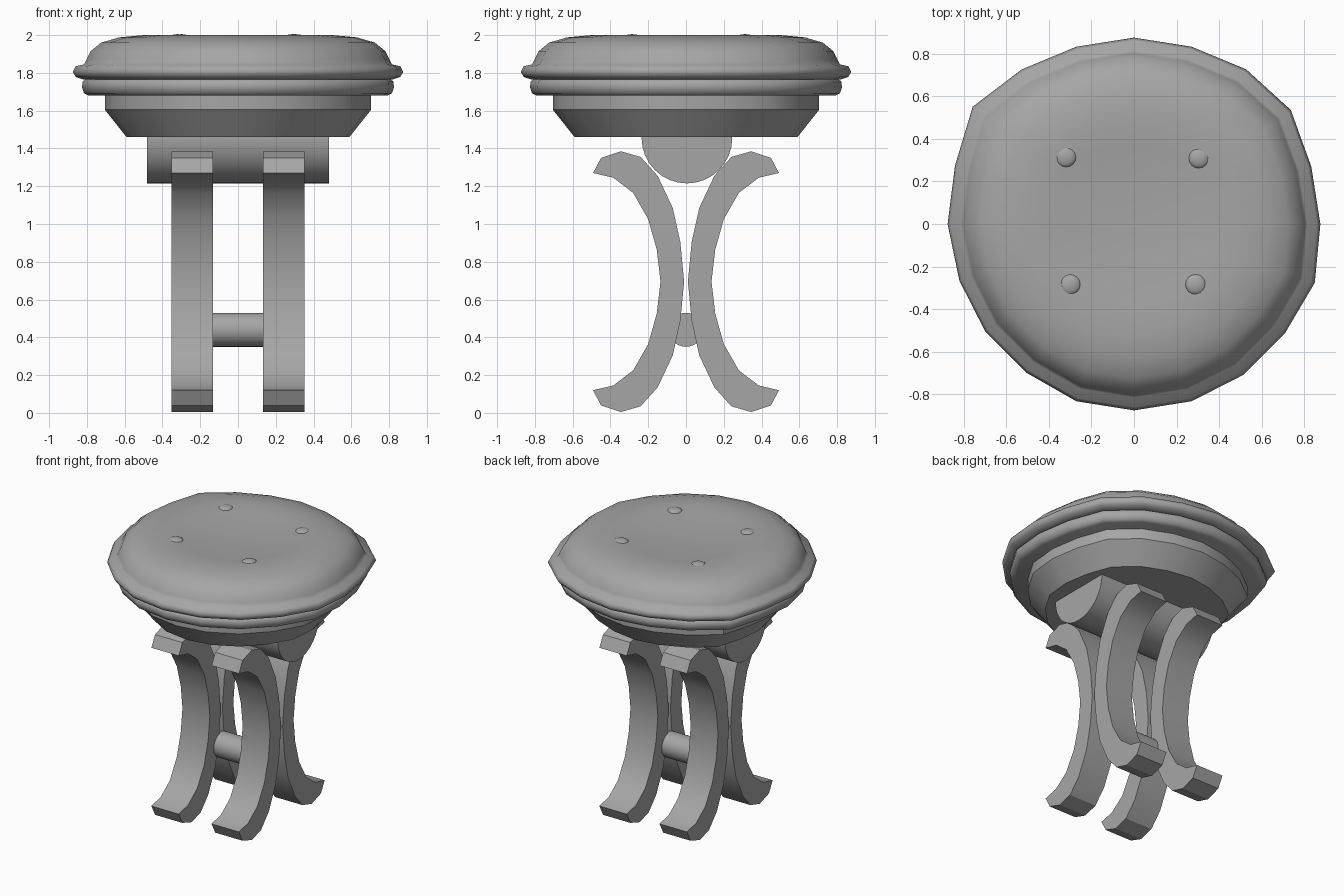
import bpy, bmesh, math
from mathutils import Matrix

cube = bpy.data.objects.get("Cube")
if cube:
    bpy.data.objects.remove(cube, do_unlink=True)

grey = bpy.data.materials.new("plain_grey")
grey.use_nodes = True
grey.diffuse_color = (0.38, 0.38, 0.38, 1)
grey.node_tree.nodes["Principled BSDF"].inputs["Base Color"].default_value = (0.38, 0.38, 0.38, 1)


def finish(name, bm, angle=35):
    bmesh.ops.recalc_face_normals(bm, faces=bm.faces)
    mesh = bpy.data.meshes.new(name)
    bm.to_mesh(mesh)
    bm.free()
    mesh.materials.append(grey)
    obj = bpy.data.objects.new(name, mesh)
    bpy.context.collection.objects.link(obj)
    bpy.ops.object.select_all(action="DESELECT")
    obj.select_set(True)
    bpy.context.view_layer.objects.active = obj
    bpy.ops.object.shade_smooth_by_angle(angle=math.radians(angle))
    return obj


# Slightly uneven round outline: corner swellings by segment number
SEGMENTS = 20
SWELL = {2: 1.04, 3: 1.025, 7: 1.025, 8: 1.07, 9: 1.01,
         11: 0.985, 12: 0.985, 13: 0.985, 19: 1.02}


def uneven_lathe(name, profile, angle=35):
    """Turn a (radius, height) profile; zero radius closes to a point."""
    bm = bmesh.new()
    rings = []
    for r, z in profile:
        if r == 0:
            rings.append([bm.verts.new((0, 0, z))] * SEGMENTS)
            continue
        ring = []
        for i in range(SEGMENTS):
            a = math.tau * i / SEGMENTS
            k = r * SWELL.get(i, 1)
            ring.append(bm.verts.new((k * math.cos(a), k * math.sin(a), z)))
        rings.append(ring)
    for low, high in zip(rings, rings[1:]):
        for i in range(SEGMENTS):
            j = (i + 1) % SEGMENTS
            corners = dict.fromkeys((low[i], low[j], high[j], high[i]))
            bm.faces.new(list(corners))
    return finish(name, bm, angle)


def bar(name, radius, length, y, z):
    """Cylinder lying along x."""
    bm = bmesh.new()
    turn = Matrix.Translation((0, y, z)) @ Matrix.Rotation(math.pi / 2, 4, "Y")
    bmesh.ops.create_cone(bm, cap_ends=True, segments=32, radius1=radius,
                          radius2=radius, depth=length, matrix=turn)
    return finish(name, bm)


# Seat: dished cushion with piped rim, lower band and tapered base
uneven_lathe("seat_cushion", [
    (0, 1.765), (0.82, 1.765), (0.858, 1.778), (0.875, 1.805), (0.86, 1.835),
    (0.815, 1.845), (0.802, 1.87), (0.78, 1.915), (0.725, 1.96),
    (0.63, 1.988), (0.5, 2.0), (0.38, 1.988), (0.2, 1.975), (0, 1.97)], 60)
uneven_lathe("seat_band", [
    (0, 1.68), (0.79, 1.68), (0.815, 1.692), (0.826, 1.725),
    (0.822, 1.755), (0.8, 1.77), (0, 1.77)], 60)
uneven_lathe("seat_base", [
    (0, 1.46), (0.59, 1.46), (0.705, 1.605), (0.705, 1.69), (0, 1.69)])

# Cushion buttons
for side, x, y in (("front_right", -0.3, -0.285), ("front_left", 0.29, -0.285),
                   ("back_right", -0.32, 0.315), ("back_left", 0.305, 0.31)):
    bm = bmesh.new()
    bmesh.ops.create_uvsphere(bm, u_segments=16, v_segments=8, radius=0.05)
    bmesh.ops.transform(bm, verts=bm.verts, matrix=Matrix.Translation((x, y, 1.985))
                        @ Matrix.Diagonal((1, 1, 0.4, 1)))
    finish("button_" + side, bm)

# Cross bars
bar("upper_support", 0.24, 0.965, 0.005, 1.455)
bar("lower_stretcher", 0.09, 0.28, 0, 0.44)

# Curved legs: upper half of the side profile, mirrored about mid height
MID = 0.695
HALF = [(0.01, 0), (0.03, 0.21), (0.07, 0.39), (0.15, 0.56), (0.24, 0.66),
        (0.345, 0.69), (0.45, 0.655), (0.492, 0.575), (0.385, 0.55),
        (0.28, 0.47), (0.2, 0.33), (0.155, 0.17), (0.135, 0)]
outline = HALF + [(y, -z) for y, z in HALF[-2:0:-1]]
for end, sy in (("front", -1), ("back", 1)):
    for side, x in (("right", -0.352), ("left", 0.132)):
        bm = bmesh.new()
        face = bm.faces.new([bm.verts.new((x, sy * y, MID + z)) for y, z in outline])
        moved = bmesh.ops.extrude_face_region(bm, geom=[face])["geom"]
        verts = [v for v in moved if isinstance(v, bmesh.types.BMVert)]
        bmesh.ops.translate(bm, verts=verts, vec=(0.22, 0, 0))
        finish(f"{end}_{side}_leg", bm, 30)
